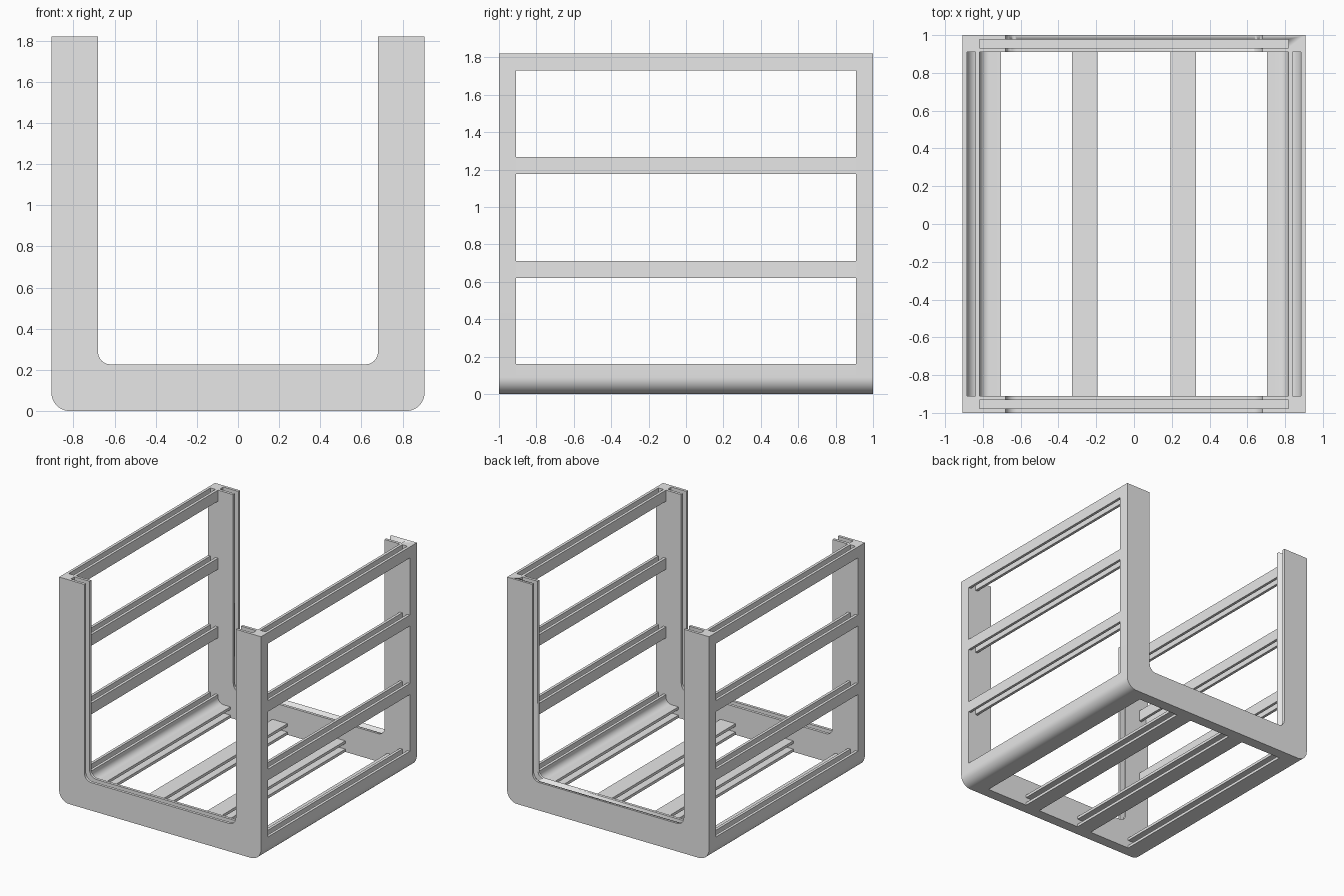
import bpy, bmesh, math

cube = bpy.data.objects.get("Cube")
if cube:
    bpy.data.objects.remove(cube, do_unlink=True)

W, H, T = 0.907, 1.82, 0.09      # half width, height, wall thickness
LIP = T / 4                      # each leaf beside a panel slot
Y = 1 - T                        # inner face of the end frames

grey = bpy.data.materials.new("light grey")
grey.use_nodes = True
grey.diffuse_color = (0.8, 0.8, 0.8, 1)
grey.node_tree.nodes["Principled BSDF"].inputs["Base Color"].default_value = (0.8, 0.8, 0.8, 1)


def extrude(name, pts, y0, y1):
    """Extrude an x-z outline along y."""
    bm = bmesh.new()
    face = bm.faces.new([bm.verts.new((x, y0, z)) for x, z in pts])
    geo = bmesh.ops.extrude_face_region(bm, geom=[face])["geom"]
    verts = [g for g in geo if isinstance(g, bmesh.types.BMVert)]
    bmesh.ops.translate(bm, verts=verts, vec=(0, y1 - y0, 0))
    bmesh.ops.recalc_face_normals(bm, faces=bm.faces)
    mesh = bpy.data.meshes.new(name)
    bm.to_mesh(mesh)
    bm.free()
    mesh.materials.append(grey)
    ob = bpy.data.objects.new(name, mesh)
    bpy.context.collection.objects.link(ob)
    bpy.ops.object.select_all(action='DESELECT')
    ob.select_set(True)
    bpy.context.view_layer.objects.active = ob
    bpy.ops.object.shade_smooth_by_angle(angle=math.radians(30))
    return ob


def box(name, x0, x1, y0, y1, z0, z1):
    return extrude(name, [(x0, z0), (x1, z0), (x1, z1), (x0, z1)], y0, y1)


def corner(d, r, steps=10):
    """Rounded lower corner on +x at inset d, from the wall down to the floor."""
    cx, cz = W - d - r, d + r
    angles = [math.pi / 2 * i / steps for i in range(steps + 1)]
    return [(cx + r * math.cos(a), cz - r * math.sin(a)) for a in angles]


def flip(pts):
    return [(-x, z) for x, z in pts]


# U-shaped end frames with a panel slot cut into the inner edge
DEPTH = 0.227
outer = [(W, H)] + corner(0, T)
inner = [(W - DEPTH, H)] + corner(DEPTH, 0.06)
outline = outer + flip(outer)[::-1] + flip(inner) + inner[::-1]
for side, name in ((-1, "front"), (1, "back")):
    y0, y1 = sorted((side * Y, side))
    frame = extrude(name + "_frame", outline, y0, y1)
    cutter = box(name + "_slot_cutter", T - W, W - T, y0 + LIP, y1 - LIP, T, H + 1)
    cutter.hide_render = True
    cutter.display_type = 'WIRE'
    mod = frame.modifiers.new("panel slot", 'BOOLEAN')
    mod.operation = 'DIFFERENCE'
    mod.solver = 'EXACT'
    mod.object = cutter
    bpy.context.view_layer.objects.active = frame
    bpy.ops.object.modifier_apply(modifier=mod.name)
    bpy.data.objects.remove(cutter, do_unlink=True)

# Paired leaves leave a slot for the side and floor panels
leaves = (("outer", 0, LIP, T, T - LIP), ("inner", T - LIP, T, 0.06, 0.05))
for leaf, d0, d1, r0, r1 in leaves:
    # Bottom corner rails
    a = [(W - d0, 0.16)] + corner(d0, r0) + [(0.705, d0)]
    b = [(W - d1, 0.16)] + corner(d1, r1) + [(0.705, d1)]
    angle = a + b[::-1]
    extrude("left_corner_" + leaf, angle, -Y, Y)
    extrude("right_corner_" + leaf, flip(angle), -Y, Y)

    for s, side in ((1, "left"), (-1, "right")):
        # Side rails
        x0, x1 = sorted((s * (W - d0), s * (W - d1)))
        for z, level in ((0.62, "lower"), (1.177, "middle"), (H - T, "top")):
            box(f"{side}_{level}_rail_{leaf}", x0, x1, -Y, Y, z, z + T)
        # Floor slats
        x0, x1 = sorted((s * 0.193, s * 0.327))
        box(f"{side}_floor_slat_{leaf}", x0, x1, -Y, Y, d0, d1)
